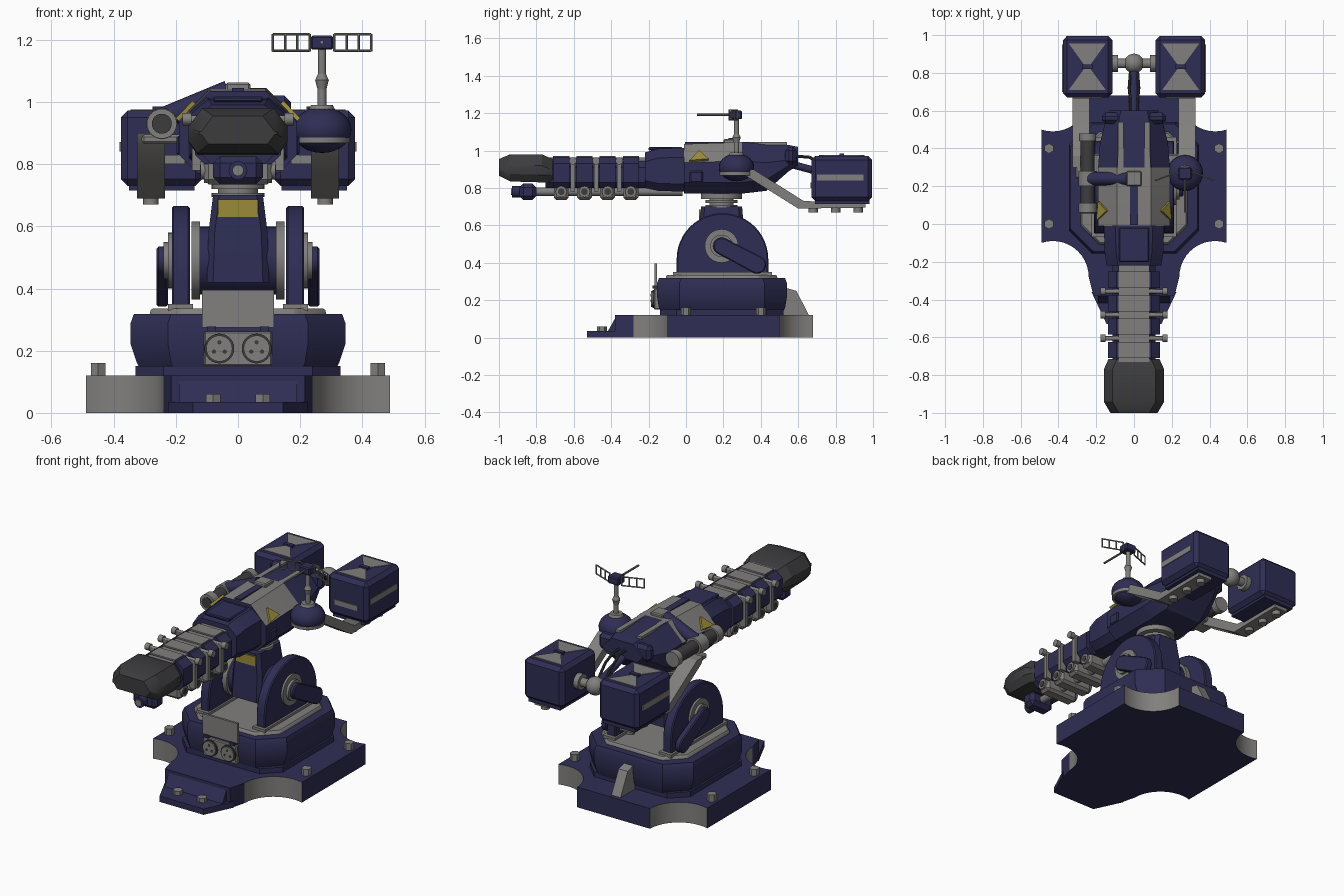
import bpy, bmesh
from math import sin, cos, pi, radians
from mathutils import Vector, Matrix

cube = bpy.data.objects.get("Cube")
if cube:
    bpy.data.objects.remove(cube, do_unlink=True)


def material(name, r, g, b):
    m = bpy.data.materials.new(name)
    m.use_nodes = True
    m.diffuse_color = (r, g, b, 1)
    m.node_tree.nodes["Principled BSDF"].inputs["Base Color"].default_value = (r, g, b, 1)
    return m


NAVY = material("navy paint", .028, .027, .09)
GREY = material("warm grey metal", .22, .215, .205)
DARK = material("dark gunmetal", .046, .045, .048)
YELLOW = material("hazard yellow", .33, .26, .04)


def finish(name, bm, mats, rule=None, bevel=0, mirror=False):
    """Turn a bmesh in world space into a named object."""
    bmesh.ops.recalc_face_normals(bm, faces=bm.faces)
    if bevel:
        hard = [e for e in bm.edges if e.calc_face_angle(0) > .5]
        bmesh.ops.bevel(bm, geom=hard, offset=bevel, segments=1, affect='EDGES')
    if rule:
        bm.normal_update()
        for f in bm.faces:
            f.material_index = rule(f.calc_center_median(), f.normal)
    me = bpy.data.meshes.new(name)
    bm.to_mesh(me)
    bm.free()
    for m in mats if isinstance(mats, list) else [mats]:
        me.materials.append(m)
    me.shade_smooth()
    me.set_sharp_from_angle(angle=radians(32))
    ob = bpy.data.objects.new(name, me)
    bpy.context.collection.objects.link(ob)
    if mirror:
        ob.modifiers.new("Mirror", 'MIRROR')
    return ob


def loft(name, sections, mats, **kw):
    bm = bmesh.new()
    rings = [[bm.verts.new(p) for p in s] for s in sections]
    n = len(rings[0])
    for a, b in zip(rings, rings[1:]):
        for i in range(n):
            bm.faces.new((a[i], a[(i + 1) % n], b[(i + 1) % n], b[i]))
    bm.faces.new(rings[0])
    bm.faces.new(rings[-1])
    return finish(name, bm, mats, **kw)


def prism(name, axis, pts, lo, hi, mats, **kw):
    put = {'x': lambda p, t: (t, p[0], p[1]), 'y': lambda p, t: (p[0], t, p[1]),
           'z': lambda p, t: (p[0], p[1], t)}[axis]
    return loft(name, [[put(p, t) for p in pts] for t in (lo, hi)], mats, **kw)


def box(name, x, y, z, mat, **kw):
    return prism(name, 'z', [(x[0], y[0]), (x[1], y[0]), (x[1], y[1]), (x[0], y[1])], *z, mat, **kw)


def cyl(name, a, b, r, mat, r2=None, n=24, **kw):
    a, b = Vector(a), Vector(b)
    bm = bmesh.new()
    mtx = Matrix.Translation((a + b) / 2) @ (b - a).to_track_quat('Z', 'Y').to_matrix().to_4x4()
    bmesh.ops.create_cone(bm, cap_ends=True, segments=n, radius1=r,
                          radius2=r if r2 is None else r2, depth=(b - a).length, matrix=mtx)
    return finish(name, bm, mat, **kw)


def ball(name, c, r, mat, squash=1, **kw):
    bm = bmesh.new()
    bmesh.ops.create_uvsphere(bm, u_segments=24, v_segments=14, radius=r,
                              matrix=Matrix.Translation(c) @ Matrix.Diagonal((1, 1, squash, 1)))
    return finish(name, bm, mat, **kw)


def octo(y, w, z0, z1, low, top):
    """Chamfered cross-section; low and top are (inset, height)."""
    half = [(w - low[0], z0), (w, z0 + low[1]), (w, z1 - top[1]), (w - top[0], z1)]
    return [(x, y, z) for x, z in half] + [(-x, y, z) for x, z in reversed(half)]


def plan(z, w, y0, y1, c):
    half = [(w - c, y0), (w, y0 + c), (w, y1 - c), (w - c, y1)]
    return [(x, y, z) for x, y in half] + [(-x, y, z) for x, y in reversed(half)]


def arc(cx, cy, r, a0, a1, n):
    angles = [radians(a0 + (a1 - a0) * i / n) for i in range(n + 1)]
    return [(cx + r * cos(a), cy + r * sin(a)) for a in angles]


# Base plate with four round corner notches
NX, NF, NB, NR = .43, -.28, .68, .19
half = [(.215, -.38)] + arc(NX, NF, NR, 180, 72, 12) + arc(NX, NB, NR, -72, -180, 12)
outline = half + [(-x, y) for x, y in reversed(half)]


def notch_rule(c, n):
    near = min((Vector((abs(c.x), c.y)) - Vector((NX, y))).length for y in (NF, NB))
    return int(near < NR + .005 and abs(n.z) < .5)


prism("base_plate", 'z', outline, 0, .12, [NAVY, GREY], rule=notch_rule)
prism("base_lip", 'z', [(-.225, -.36), (-.145, -.53), (.145, -.53), (.225, -.36)], 0, .035, NAVY)
prism("base_lip_slope", 'x', [(-.42, .03), (-.37, .12), (-.36, 0)], -.19, .19, NAVY)
for y in (0, .4):
    cyl("base_bolt", (.45, y, .11), (.45, y, .16), .027, GREY, n=6, mirror=True)
cyl("lip_bolt", (.08, -.45, .03), (.08, -.45, .06), .027, GREY, n=6, mirror=True)

# Pedestal and deck
loft("pedestal", [plan(.1, .29, -.12, .5, .1), plan(.16, .325, -.145, .53, .11),
                  plan(.22, .345, -.155, .54, .12), plan(.29, .345, -.155, .54, .12),
                  plan(.318, .335, -.145, .53, .12)], NAVY)
loft("pedestal_skirt", [plan(.11, .33, -.14, .52, .09), plan(.15, .33, -.14, .52, .09)], NAVY)
loft("deck", [plan(.31, .285, -.11, .49, .1), plan(.336, .28, -.105, .485, .1)], GREY, bevel=.006)
prism("rear_fin", 'x', [(.52, .11), (.52, .27), (.59, .25), (.66, .115)], -.03, .03, GREY)

# Front connector panel
box("front_shield", (-.115, .115), (-.168, -.155), (.275, .395), GREY)
box("socket_panel", (-.11, .11), (-.172, -.14), (.15, .262), GREY, bevel=.005)
cyl("socket_ring", (.06, -.17, .207), (.06, -.18, .207), .048, DARK, mirror=True)
cyl("socket", (.06, -.17, .207), (.06, -.187, .207), .042, GREY, mirror=True)
for i in range(3):
    a = 2 * pi * i / 3 + pi / 2
    x, z = .06 + .02 * cos(a), .207 + .02 * sin(a)
    cyl("socket_pin_hole", (x, -.18, z), (x, -.189, z), .007, DARK, n=10, mirror=True)
box("panel_latch", (.07, .1), (-.18, -.15), (.262, .278), NAVY, mirror=True)

# Trunnion cheeks, axle and elevation levers
dome = [(.44, .33)] + arc(.195, .42, .245, 0, 180, 24) + [(-.05, .33)]
prism("cheek", 'x', dome, .155, .213, NAVY, mirror=True, bevel=.006)
box("cheek_foot", (.145, .225), (-.07, .46), (.33, .35), GREY, mirror=True)
AY, AZ = .19, .49
cyl("axle_drum", (-.13, AY, AZ), (.13, AY, AZ), .11, NAVY, n=32)
cyl("axle_flange", (.122, AY, AZ), (.15, AY, AZ), .125, GREY, n=32, mirror=True)
cyl("axle_hub", (.2, AY, AZ), (.225, AY, AZ), .09, GREY, n=32, mirror=True)
cyl("axle_cap", (.22, AY, AZ), (.24, AY, AZ), .06, GREY, mirror=True)
lever = arc(AY, AZ, .045, 60, 240, 10) + arc(.38, .39, .048, 240, 420, 10)
prism("elevation_lever", 'x', lever, .225, .262, NAVY, mirror=True, bevel=.006)

# Neck and turntable
loft("neck", [plan(.42, .1, .06, .32, .02), plan(.58, .095, .07, .31, .02),
              plan(.7, .08, .08, .3, .02)], NAVY)
box("neck_warning_plate", (-.065, .065), (.07, .079), (.63, .686), YELLOW)
for r, z0, z1 in ((.085, .695, .708), (.065, .7, .74), (.085, .72, .735), (.11, .74, .79)):
    cyl("turntable_ring", (0, AY, z0), (0, AY, z1), r, GREY, n=32)

# Gun body: grey armour on the upper front, navy elsewhere
def body_rule(c, n):
    return int(c.z > .94 and (.0 < c.y < .31 and n.z > .3))


BEV, TOP = (.06, .06), (.1, .1)
loft("gun_body", [octo(-.01, .19, .77, 1.035, BEV, TOP), octo(.3, .19, .77, 1.045, BEV, TOP),
                  octo(.43, .18, .785, 1.035, BEV, TOP), octo(.55, .15, .89, 1.03, (.03, .03), (.07, .08)),
                  octo(.6, .13, .92, 1.02, (.03, .03), (.06, .06))], [NAVY, GREY], rule=body_rule)
box("roof_strip", (.055, .085), (.3, .54), (1.03, 1.045), GREY, mirror=True)
box("roof_hatch", (-.04, .04), (.2, .28), (1.03, 1.062), GREY, bevel=.006)
box("roof_seam", (-.02, .02), (-.005, .2), (1.03, 1.045), NAVY)
box("rear_cap", (-.17, .17), (.53, .59), (.925, 1.02), NAVY, bevel=.02)
box("side_hatch", (.17, .198), (.02, .09), (.83, .89), NAVY, bevel=.006, mirror=True)
tri = [(.196, .02, .945), (.188, .12, .953), (.143, .07, 1.0)]
lift = Vector((.006, 0, .006))
loft("warning_triangle", [[Vector(p) - lift for p in tri], [Vector(p) + lift * .6 for p in tri]],
     YELLOW, mirror=True)
loft("body_collar", [octo(-.22, .145, .8, .99, (.04, .04), (.06, .05)),
                     octo(-.15, .155, .785, 1.01, (.04, .04), (.06, .05)),
                     octo(0, .16, .78, 1.015, (.04, .04), (.06, .05))], NAVY)
box("collar_plate", (-.08, .08), (-.2, -.02), (1.0, 1.018), NAVY, bevel=.005)

# Barrel with repeated cooling segments and clamps
loft("barrel_core", [octo(y, .115, .8, .95, (.03, .03), (.04, .04)) for y in (-.75, -.2)], NAVY)
box("barrel_spine", (-.082, .082), (-.74, -.22), (.93, .962), GREY)
for i in range(4):
    y = -.295 - .124 * i
    loft("barrel_segment", [octo(y + d, .138, .8, .965, (.03, .03), (.045, .035)) for d in (-.043, .043)],
         NAVY)
    box("segment_top", (-.082, .082), (y - .043, y + .043), (.95, .971), GREY)
    box("segment_block", (-.11, .11), (y - .04, y + .04), (.735, .82), GREY, bevel=.015)
    cyl("segment_lens", (.1, y, .78), (.12, y, .78), .03, GREY, n=16, mirror=True)
    cyl("lens_glass", (.115, y, .78), (.123, y, .78), .018, DARK, n=16, mirror=True)
    if i < 3:
        g = y - .062
        cyl("clamp_rod", (-.17, g, .945), (.17, g, .945), .012, GREY, n=12)
        cyl("clamp_knob", (.15, g, .945), (.178, g, .945), .02, GREY, n=12, mirror=True)
        box("clamp_strap", (.11, .148), (g - .012, g + .012), (.78, .95), GREY, mirror=True)
loft("muzzle", [octo(y, w, z0, z1, (.03, .04), (.045, .06)) for y, w, z0, z1 in
                ((-1, .125, .865, .955), (-.94, .16, .835, .98), (-.77, .16, .83, .98), (-.715, .135, .83, .955))],
     DARK)
cyl("sight_tube", (0, -.82, .78), (0, -.02, .78), .022, GREY)
box("sight_housing", (-.08, .08), (-.89, -.8), (.735, .825), NAVY, bevel=.022)
cyl("sight_lens", (0, -.93, .78), (0, -.88, .78), .03, NAVY)
cyl("sight_glass", (0, -.935, .78), (0, -.92, .78), .018, GREY)

# Rear arms and equipment pods
arm = [(.3, .9), (.36, .9), (.63, .73), (.96, .722), (.96, .695), (.6, .69), (.32, .865)]
prism("pod_arm", 'x', arm, .235, .325, GREY, mirror=True)
box("arm_root", (.15, .31), (.24, .37), (.865, .895), GREY, bevel=.008, mirror=True)
for y in (.68, .8, .92):
    cyl("arm_foot", (.28, y, .67), (.28, y, .7), .025, GREY, n=12, mirror=True)
box("pod", (.115, .377), (.67, .995), (.73, .972), NAVY, bevel=.022, mirror=True)
box("pod_base", (.14, .35), (.69, .98), (.715, .74), NAVY, mirror=True)
box("pod_side_slot", (.37, .381), (.7, .95), (.84, .872), GREY, mirror=True)
box("pod_front_slot", (.17, .32), (.665, .675), (.8, .83), GREY, mirror=True)
for y, m in ((.71, .825), (.955, .84)):
    prism("pod_roof_panel", 'z', [(.15, y), (.345, y), (.262, m), (.233, m)], .965, .976, GREY, mirror=True)
box("pod_roof_latch", (.22, .275), (.82, .845), (.965, .985), NAVY, mirror=True)
cyl("pod_axle", (-.13, .85, .85), (.13, .85, .85), .025, GREY)
cyl("pod_axle_collar", (.085, .85, .85), (.12, .85, .85), .045, GREY, mirror=True)
ball("pod_joint", (0, .85, .85), .052, GREY)
cyl("joint_strut", (0, .55, .93), (0, .85, .85), .02, NAVY)
for x in (-.02, .02):
    path = [(x, .58, .97), (x, .66, .965), (x * 1.3, .72, .93), (x, .8, .86)]
    for a, b in zip(path, path[1:]):
        cyl("cable", a, b, .008, DARK, n=10)

# Sensor dome, mast and antenna on the left
RX, RY = .27, .27
ball("sensor_dome", (RX, RY, .91), .095, NAVY, squash=.78)
cyl("dome_band", (RX, RY, .868), (RX, RY, .885), .092, GREY, n=32)
for z0, z1, r0, r1 in ((.97, .99, .045, .035), (.99, 1.06, .014, .014), (1.04, 1.07, .014, .022),
                       (1.07, 1.09, .022, .013), (1.09, 1.18, .013, .013)):
    cyl("mast", (RX, RY, z0), (RX, RY, z1), r0, GREY, r2=r1, n=16)
box("antenna_head", (RX - .036, RX + .036), (.235, .3), (1.168, 1.213), NAVY, bevel=.006)
cyl("antenna_probe", (RX, .06, 1.192), (RX, .24, 1.192), .006, GREY, n=10)
for s in (1, -1):
    ends = [Vector((RX + s * (.04 + .118 * t), .275 - .045 * t, 0)) for t in (0, 1)]
    for z in (1.165, 1.217):
        cyl("antenna_rail", ends[0] + Vector((0, 0, z)), ends[1] + Vector((0, 0, z)), .004, GREY, n=8)
    for i in range(4):
        p = ends[0].lerp(ends[1], i / 3)
        cyl("antenna_post", p + Vector((0, 0, 1.163)), p + Vector((0, 0, 1.219)), .004, GREY, n=8)

# Side scope on the right
SX, SZ = -.245, .93
cyl("scope_tube", (SX, .08, SZ), (SX, .47, SZ), .037, DARK)
for y0, y1, r in ((.06, .11, .048), (.2, .28, .05), (.44, .48, .045)):
    cyl("scope_ring", (SX, y0, SZ), (SX, y1, SZ), r, GREY)
cyl("scope_glass", (SX, .055, SZ), (SX, .07, SZ), .032, DARK)
cyl("scope_mount", (SX + .01, .24, .95), (-.03, .24, 1.035), .035, NAVY)
